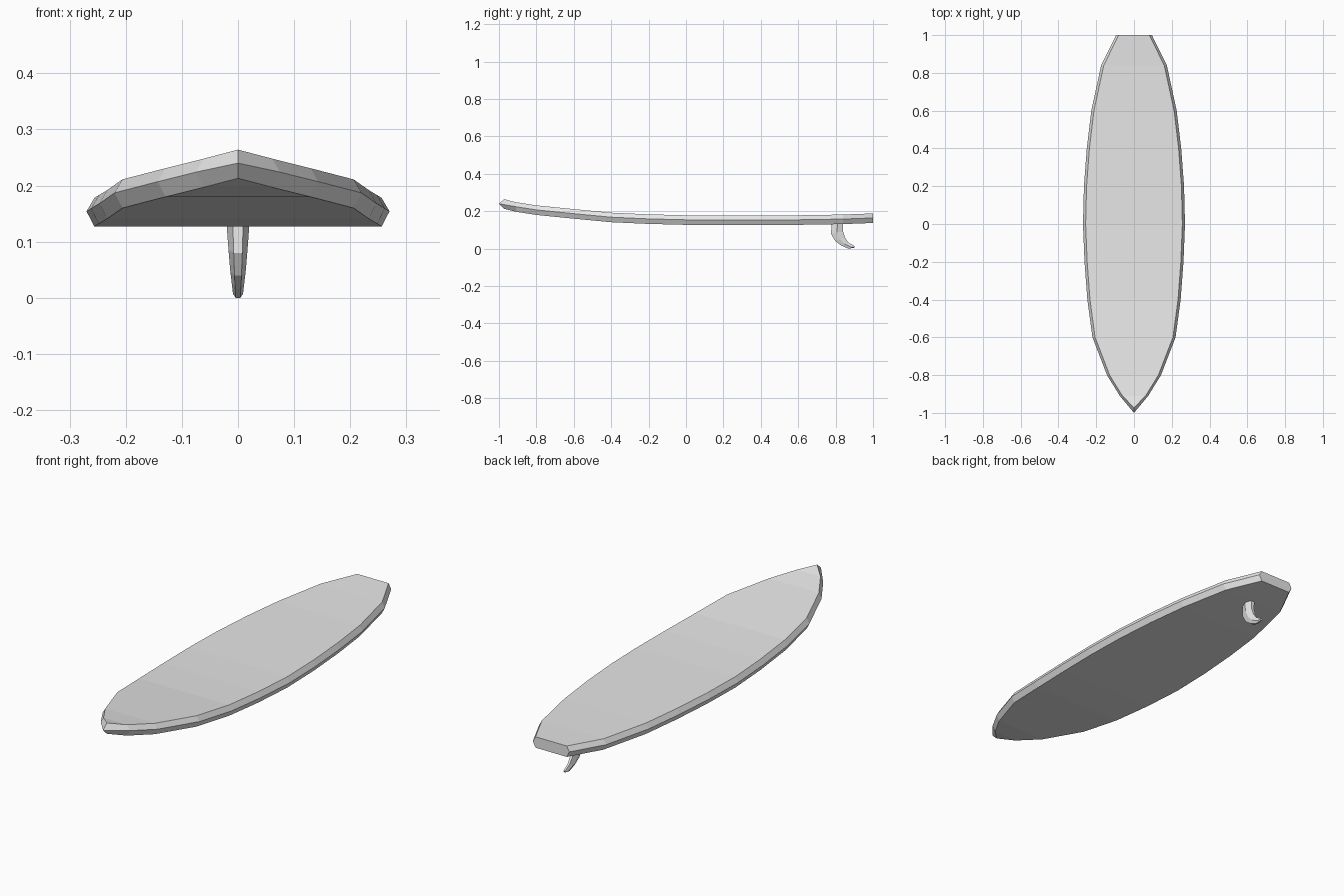
import bpy
import bmesh

cube = bpy.data.objects.get("Cube")
if cube:
    bpy.data.objects.remove(cube, do_unlink=True)

grey = bpy.data.materials.new("light grey")
grey.use_nodes = True
colour = (0.8, 0.8, 0.8, 1)
grey.diffuse_color = colour
grey.node_tree.nodes["Principled BSDF"].inputs["Base Color"].default_value = colour


def loft(name, rings):
    """Skin closed rings of points, cap both ends, and merge collapsed points."""
    bm = bmesh.new()
    loops = [[bm.verts.new(p) for p in ring] for ring in rings]
    count = len(loops[0])
    for a, b in zip(loops, loops[1:]):
        for i in range(count):
            j = (i + 1) % count
            bm.faces.new((a[i], a[j], b[j], b[i]))
    bm.faces.new(loops[0])
    bm.faces.new(loops[-1])
    bmesh.ops.remove_doubles(bm, verts=bm.verts, dist=0.0005)
    bmesh.ops.recalc_face_normals(bm, faces=bm.faces)
    mesh = bpy.data.meshes.new(name)
    bm.to_mesh(mesh)
    bm.free()
    mesh.materials.append(grey)
    obj = bpy.data.objects.new(name, mesh)
    bpy.context.collection.objects.link(obj)
    return obj


# Board stations from nose to tail: y, rail half width, underside height
stations = [
    (-1.0, 0.0, 0.213), (-0.91, 0.075, 0.197), (-0.8, 0.143, 0.18),
    (-0.6, 0.22, 0.16), (-0.4, 0.247, 0.141), (-0.2, 0.262, 0.132),
    (0.0, 0.27, 0.127), (0.2, 0.265, 0.127), (0.4, 0.25, 0.127),
    (0.6, 0.226, 0.127), (0.84, 0.174, 0.131), (1.0, 0.095, 0.137),
]


def board_ring(y, half, low):
    # Six-sided section: flat underside, pointed rails, flat deck
    inner = max(half - 0.014, 0)
    inner_y = y + 0.028 if half == 0 else y
    mid, top = low + 0.027, low + 0.051
    return [(-inner, inner_y, low), (inner, inner_y, low), (half, y, mid),
            (inner, inner_y, top), (-inner, inner_y, top), (-half, y, mid)]


loft("board", [board_ring(*s) for s in stations])

# Fin sections from root to tip: leading y, z, trailing y, z, half width
fin_sections = [
    (0.78, 0.14, 0.84, 0.14, 0.021), (0.775, 0.08, 0.84, 0.092, 0.017),
    (0.798, 0.04, 0.85, 0.06, 0.014), (0.83, 0.016, 0.868, 0.033, 0.011),
    (0.868, 0.0, 0.9, 0.014, 0.009), (0.898, 0.004, 0.902, 0.012, 0.007),
]


def fin_ring(y0, z0, y1, z1, half):
    # Bevelled leading and trailing edges, widest in the middle
    ym, zm, edge = (y0 + y1) / 2, (z0 + z1) / 2, half * 0.45
    return [(-edge, y0, z0), (edge, y0, z0), (half, ym, zm),
            (edge, y1, z1), (-edge, y1, z1), (-half, ym, zm)]


loft("fin", [fin_ring(*s) for s in fin_sections])
